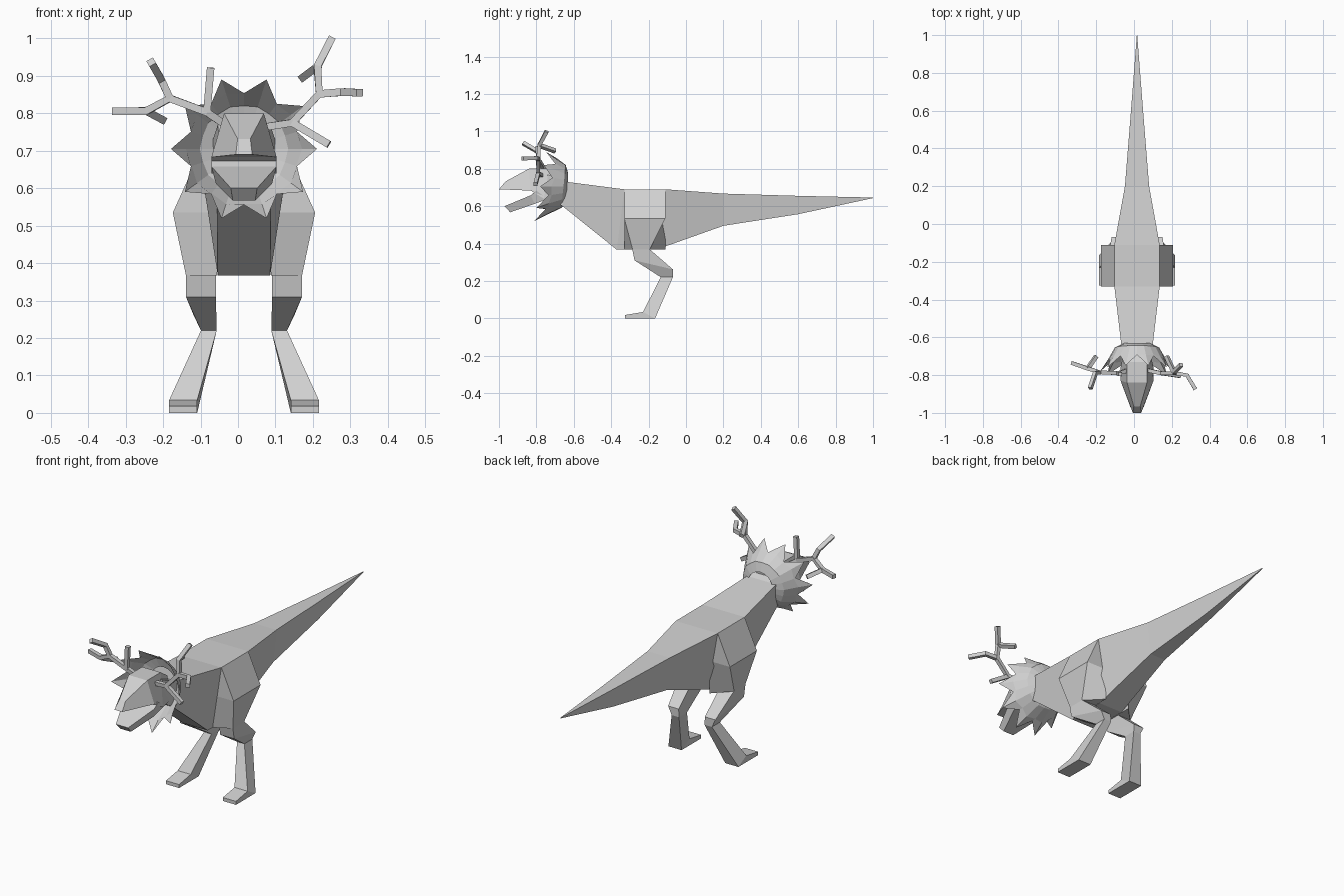
import bpy, bmesh, math
from mathutils import Vector

if "Cube" in bpy.data.objects:
    bpy.data.objects.remove(bpy.data.objects["Cube"])

CX = 0.016  # the creature's own centre line

grey = bpy.data.materials.new("plain grey")
grey.diffuse_color = (0.64, 0.64, 0.64, 1)
grey.use_nodes = True
grey.node_tree.nodes["Principled BSDF"].inputs["Base Color"].default_value = grey.diffuse_color


def finish(name, bm):
    bmesh.ops.recalc_face_normals(bm, faces=bm.faces)
    me = bpy.data.meshes.new(name)
    bm.to_mesh(me)
    bm.free()
    me.materials.append(grey)
    ob = bpy.data.objects.new(name, me)
    bpy.context.collection.objects.link(ob)
    return ob


def loft(name, rings, caps=True):
    """Skin a list of equal-length point rings."""
    bm = bmesh.new()
    vs = [[bm.verts.new(p) for p in r] for r in rings]
    n = len(rings[0])
    for a, b in zip(vs, vs[1:]):
        for i in range(n):
            j = (i + 1) % n
            bm.faces.new((a[i], a[j], b[j], b[i]))
    if caps:
        bm.faces.new(vs[0])
        bm.faces.new(vs[-1])
    return finish(name, bm)


def section(top, bottom):
    """Trapezoid ring from (y, z, half width) of its top and bottom edges."""
    (ty, tz, tw), (by, bz, bw) = top, bottom
    return [(CX - tw, ty, tz), (CX + tw, ty, tz), (CX + bw, by, bz), (CX - bw, by, bz)]


# Body and tapering tail
loft("body_and_tail", [
    section((-0.74, 0.77, 0.07), (-0.74, 0.65, 0.06)),
    section((-0.64, 0.73, 0.083), (-0.66, 0.60, 0.072)),
    section((-0.33, 0.69, 0.12), (-0.37, 0.367, 0.07)),
    section((-0.11, 0.69, 0.12), (-0.16, 0.367, 0.07)),
    section((0.20, 0.667, 0.064), (0.20, 0.495, 0.045)),
    section((0.60, 0.655, 0.032), (0.60, 0.557, 0.022)),
    section((1.0, 0.646, 0.001), (1.0, 0.643, 0.001)),
])

# Skull with upper jaw, and the open lower jaw
loft("head", [
    section((-0.965, 0.732, 0.017), (-1.0, 0.69, 0.022)),
    section((-0.84, 0.80, 0.053), (-0.83, 0.683, 0.087)),
    section((-0.73, 0.80, 0.053), (-0.76, 0.64, 0.087)),
    section((-0.67, 0.76, 0.05), (-0.68, 0.64, 0.07)),
])
loft("lower_jaw", [
    section((-0.97, 0.60, 0.035), (-0.94, 0.567, 0.03)),
    section((-0.83, 0.658, 0.087), (-0.81, 0.612, 0.075)),
    section((-0.80, 0.683, 0.087), (-0.74, 0.638, 0.08)),
])

# Spiky mane: a shallow bowl around the neck with ten points sweeping forward
def mane_ring(y, r_spike, r_valley, dy_spike=0.0, tilt=0.0):
    ring = []
    for i in range(20):
        a = math.radians(18 * i)
        r = r_valley if i % 2 else r_spike
        ring.append((CX + r * math.cos(a),
                     y + (0 if i % 2 else dy_spike) + tilt * math.sin(a),
                     0.705 + r * math.sin(a)))
    return ring

loft("mane", [
    mane_ring(-0.63, 0.07, 0.07),
    mane_ring(-0.655, 0.118, 0.115, 0.0, 0.012),
    mane_ring(-0.71, 0.155, 0.147, -0.01, 0.025),
    mane_ring(-0.725, 0.195, 0.149, -0.055, 0.033),
], caps=False)


# Legs: wide thigh wedge, then a bent lower leg ending in a flat foot
def leg_ring(s, front, back, inner, outer, outer_back=None):
    ob = outer_back or outer
    return [(CX + s * outer, *front), (CX + s * inner, *front),
            (CX + s * inner, *back), (CX + s * ob, *back)]

def thigh_ring(s, z, inner, outer, fo, bo):
    return [(CX + s * outer, fo, z), (CX + s * inner, -0.33, z),
            (CX + s * inner, -0.11, z), (CX + s * outer, bo, z)]

for side, s in (("left", -1), ("right", 1)):
    loft(side + "_thigh", [
        thigh_ring(s, 0.69, 0.06, 0.12, -0.33, -0.11),
        thigh_ring(s, 0.535, 0.075, 0.19, -0.33, -0.11),
        thigh_ring(s, 0.367, 0.072, 0.155, -0.285, -0.195),
    ])
    loft(side + "_lower_leg", [
        leg_ring(s, (-0.287, 0.37), (-0.195, 0.37), 0.075, 0.155),
        leg_ring(s, (-0.275, 0.31), (-0.07, 0.262), 0.075, 0.155, 0.135),
        leg_ring(s, (-0.135, 0.22), (-0.07, 0.22), 0.073, 0.115),
        leg_ring(s, (-0.23, 0.034), (-0.165, 0.0), 0.125, 0.2),
        leg_ring(s, (-0.325, 0.018), (-0.325, 0.0), 0.125, 0.2),
    ])


# Antlers: four-sided bars along branching paths
def antler(name, paths, r=0.0125):
    bm = bmesh.new()
    for path in paths:
        pts = [Vector(p) for p in path]
        rings = []
        for i, p in enumerate(pts):
            d = (pts[min(i + 1, len(pts) - 1)] - pts[max(i - 1, 0)]).normalized()
            u = d.cross(Vector((0, 1, 0))).normalized()
            v = d.cross(u)
            rings.append([bm.verts.new(p + r * (u * a + v * b))
                          for a, b in ((.8, .8), (-.8, .8), (-.8, -.8), (.8, -.8))])
        for a, b in zip(rings, rings[1:]):
            for i in range(4):
                j = (i + 1) % 4
                bm.faces.new((a[i], a[j], b[j], b[i]))
        bm.faces.new(rings[0])
        bm.faces.new(rings[-1])
    return finish(name, bm)

fork_r, mid_r, high_r = (0.145, -0.79, 0.775), (0.217, -0.79, 0.852), (0.212, -0.785, 0.925)
antler("right_antler", [
    [(0.05, -0.77, 0.76), fork_r, mid_r, high_r, (0.25, -0.745, 1.0)],
    [fork_r, (0.243, -0.805, 0.717)],
    [mid_r, (0.28, -0.80, 0.857), (0.325, -0.875, 0.855)],
    [high_r, (0.172, -0.70, 0.895)],
])
fork_l, mid_l, low_l = (-0.083, -0.79, 0.803), (-0.182, -0.785, 0.84), (-0.245, -0.765, 0.806)
antler("left_antler", [
    [(-0.02, -0.77, 0.76), fork_l, mid_l, low_l, (-0.333, -0.735, 0.806)],
    [fork_l, (-0.073, -0.795, 0.922)],
    [mid_l, (-0.205, -0.79, 0.89), (-0.232, -0.87, 0.937)],
    [low_l, (-0.20, -0.70, 0.782)],
])
